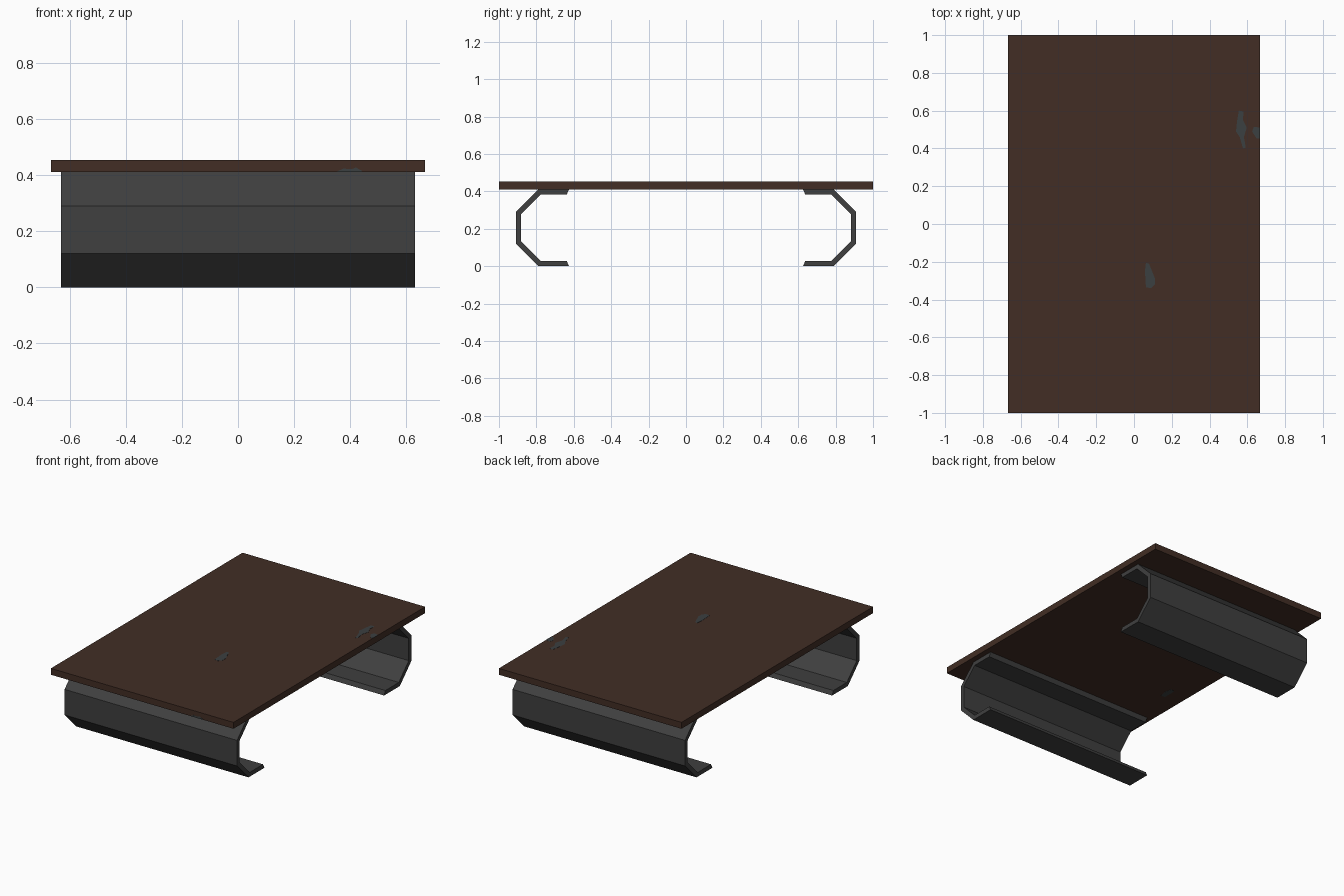
import bpy, bmesh
from mathutils import Vector

if "Cube" in bpy.data.objects:
    bpy.data.objects.remove(bpy.data.objects["Cube"])


def material(name, rgb):
    m = bpy.data.materials.new(name)
    m.diffuse_color = (*rgb, 1.0)
    m.use_nodes = True
    m.node_tree.nodes["Principled BSDF"].inputs["Base Color"].default_value = m.diffuse_color
    return m


WOOD = material("dark brown wood", (0.054, 0.027, 0.018))
METAL = material("dark grey metal", (0.050, 0.050, 0.050))
WORN = material("worn grey", (0.044, 0.050, 0.052))


def prism(name, outline, push, mat):
    """Extrude a closed 3D outline along a vector into a solid object."""
    bm = bmesh.new()
    face = bm.faces.new([bm.verts.new(p) for p in outline])
    out = bmesh.ops.extrude_face_region(bm, geom=[face])
    moved = [g for g in out["geom"] if isinstance(g, bmesh.types.BMVert)]
    bmesh.ops.translate(bm, verts=moved, vec=Vector(push))
    bmesh.ops.recalc_face_normals(bm, faces=bm.faces)
    mesh = bpy.data.meshes.new(name)
    bm.to_mesh(mesh)
    bm.free()
    mesh.materials.append(mat)
    ob = bpy.data.objects.new(name, mesh)
    bpy.context.collection.objects.link(ob)
    return ob


# table top slab
W, TOP, UNDER = 0.667, 0.453, 0.411
prism("table_top", [(-W, -1, UNDER), (W, -1, UNDER), (W, 1, UNDER), (-W, 1, UNDER)],
      (0, 0, TOP - UNDER), WOOD)

# bent-plate legs: open C section, mirrored front to back
outer = [(0.625, 0), (0.79, 0), (0.91, 0.121), (0.91, 0.29), (0.79, UNDER), (0.625, UNDER)]
inner = [(0.638, UNDER - 0.028), (0.778, UNDER - 0.028), (0.882, 0.279),
         (0.882, 0.132), (0.778, 0.028), (0.638, 0.028)]
for side, name in ((-1, "front_leg"), (1, "back_leg")):
    prism(name, [(-0.63, side * y, z) for y, z in outer + inner], (1.26, 0, 0), METAL)

# worn patches on the top surface
patches = [
    [(0.555, 0.60), (0.58, 0.595), (0.577, 0.55), (0.597, 0.51), (0.582, 0.46),
     (0.592, 0.405), (0.577, 0.40), (0.56, 0.46), (0.54, 0.49), (0.545, 0.54)],
    [(0.635, 0.515), (0.667, 0.51), (0.667, 0.452), (0.65, 0.452), (0.625, 0.49)],
    [(0.063, -0.205), (0.08, -0.21), (0.11, -0.285), (0.11, -0.32), (0.09, -0.34),
     (0.063, -0.335), (0.058, -0.25)],
]
for i, pts in enumerate(patches):
    prism(f"top_worn_patch_{i + 1}", [(x, y, TOP - 0.001) for x, y in pts], (0, 0, 0.002), WORN)

# worn patch on the front edge
prism("front_worn_patch", [(x, -0.999, z) for x, z in
      [(0.35, UNDER), (0.375, 0.423), (0.405, 0.421), (0.42, 0.427), (0.442, 0.415), (0.44, UNDER)]],
      (0, -0.002, 0), WORN)

# worn patch underneath
prism("under_worn_patch", [(x, y, UNDER + 0.001) for x, y in
      [(-0.55, -0.36), (-0.52, -0.36), (-0.51, -0.31), (-0.52, -0.26), (-0.55, -0.27)]],
      (0, 0, -0.002), WORN)
